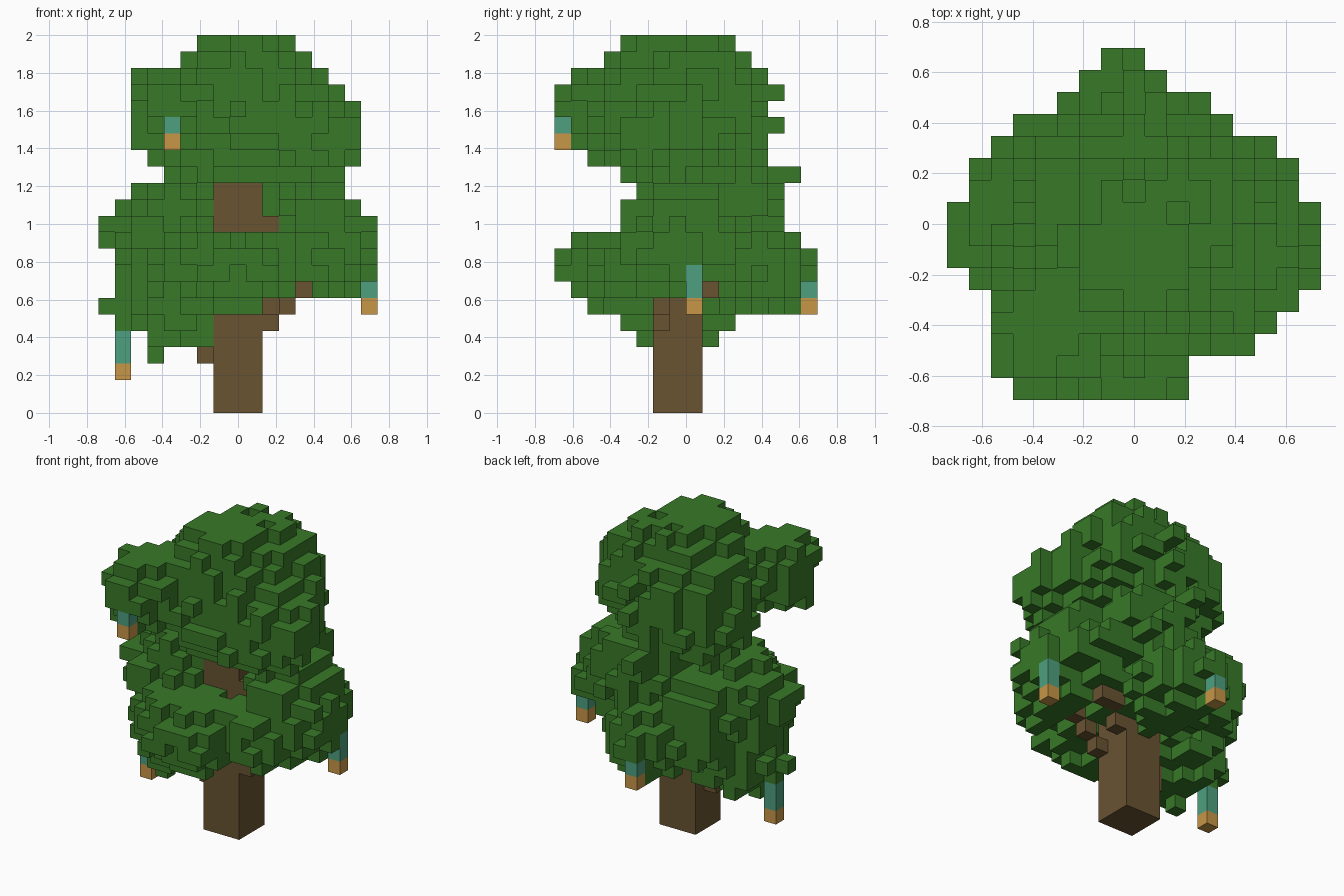
import bpy
import bmesh
import random
from itertools import product
from mathutils import Vector

random.seed(5)
if "Cube" in bpy.data.objects:
    bpy.data.objects.remove(bpy.data.objects["Cube"], do_unlink=True)

LAYERS = 23
CELL = 2 / LAYERS
WIDE, DEEP = 17, 16


def make_material(name, color):
    mat = bpy.data.materials.new(name)
    mat.use_nodes = True
    rgba = (*color, 1)
    mat.diffuse_color = rgba
    mat.node_tree.nodes["Principled BSDF"].inputs["Base Color"].default_value = rgba
    return mat


materials = {
    "leaf": make_material("leaf green", (0.04, 0.19, 0.021)),
    "wood": make_material("bark brown", (0.14, 0.087, 0.031)),
    "glass": make_material("lantern teal", (0.076, 0.35, 0.215)),
    "base": make_material("lantern amber", (0.57, 0.305, 0.062)),
}

cells = {}  # grid cell -> part name


def fill(part, xs, ys, zs):
    for cell in product(xs, ys, zs):
        cells[cell] = part


def neighbours(cell):
    for axis, step in product(range(3), (-1, 1)):
        other = list(cell)
        other[axis] += step
        yield axis, step, tuple(other)


# Leaf clumps: centre and radii in cells
clumps = [
    ((7.9, 6.7, 18), (4.2, 5, 5)),            # crown top
    ((9.1, 8.2, 18.6), (4.8, 4, 3.7)),        # crown back left
    ((10.4, 5.8, 16.4), (5.2, 4.1, 3.2)),     # crown left side
    ((7, 8.2, 17.3), (4.6, 4.5, 4.3)),        # crown back right
    ((4, 2.8, 18.1), (2.7, 3.2, 2.7)),        # upper front bough
    ((3.8, 7.5, 10), (3.9, 4.1, 3.8)),        # right bough
    ((3.9, 7, 6.5), (3.1, 3.7, 3.1)),         # right lower bough
    ((7.1, 3.4, 8.2), (4.2, 3.4, 2.8)),       # front bough
    ((12, 4.6, 8.8), (3.2, 3, 2.3)),          # front left bough
    ((12.7, 7, 9.8), (3.9, 4.1, 3.8)),        # left bough
    ((7.8, 11.4, 8.2), (3.3, 3.7, 2.9)),      # back bough
    ((9.6, 10.4, 12.2), (3.6, 3.2, 2.6)),     # back upper bough
    ((4.5, 10.2, 9.4), (3, 2.8, 3.1)),        # back right bough
]
for cell in product(range(WIDE), range(DEEP), range(LAYERS)):
    for centre, radii in clumps:
        d = Vector((c - m) / r for c, m, r in zip(cell, centre, radii)).length
        if d < 1 + random.uniform(-0.16, 0.08):
            cells[cell] = "leaf"

# Single leaf tufts that break the outline
tufts = [(3, 6, 3), (3, 6, 4), (6, 6, 4), (6, 6, 5), (5, 6, 4), (0, 7, 6), (0, 7, 10),
         (0, 6, 11), (0, 7, 11), (0, 8, 10), (8, 15, 8), (8, 14, 14), (8, 13, 14),
         (8, 12, 14), (9, 13, 17), (9, 12, 17), (9, 13, 19), (9, 12, 19), (8, 0, 9),
         (9, 0, 8), (10, 0, 8), (9, 0, 9), (9, 1, 8), (10, 1, 8), (9, 1, 9), (8, 1, 9),
         (2, 3, 20), (2, 2, 16), (3, 0, 18), (3, 0, 19), (4, 0, 19)]
for cell in tufts:
    cells[cell] = "leaf"

# Open pockets between the boughs
pockets = [(range(7, 11), range(6), range(11, 14)),        # slot before the trunk
           (range(10, 11), range(9), range(11, 14)),       # beside the trunk
           (range(11, 12), range(6), range(11, 12)),
           (range(WIDE), range(4), range(11, 14)),         # under the crown's front
           (range(11, 17), range(DEEP), range(7)),         # under the left bough
           (range(12, 13), range(10), range(7, 8)),
           (range(12, 17), range(9, 10), range(7, 8)),
           (range(14, 17), range(9, 16), range(7, 9)),     # behind the left lantern
           (range(WIDE), range(15, 16), range(8)),         # around the back lantern
           (range(7, 17), range(DEEP), range(6))]          # under the front bough
for box in pockets:
    for cell in product(*box):
        cells.pop(cell, None)

# Drop leaves that touch nothing
for cell in list(cells):
    if not any(other in cells for _, _, other in neighbours(cell)):
        del cells[cell]

# Trunk and branches
fill("wood", range(7, 10), range(6, 9), range(15))
for cell in [(10, 6, 5), (11, 6, 6), (12, 6, 7), (10, 8, 6), (11, 9, 7), (12, 9, 7),
             (10, 7, 11), (10, 6, 11), (6, 7, 3), (6, 7, 4)]:
    cells[cell] = "wood"

# Hanging lanterns: column, base layer, glass height
for x, y, z, tall in [(4, 0, 16, 1), (16, 8, 6, 2), (7, 15, 6, 1), (1, 7, 2, 2)]:
    fill("base", [x], [y], [z])
    fill("glass", [x], [y], range(z + 1, z + 1 + tall))
    cells[x, y, z + 1 + tall] = "leaf"


def build_part(name, part):
    """Make one mesh from the exposed cell sides of a part."""
    bm = bmesh.new()
    corners = {}

    def corner(point):
        if point not in corners:
            x, y, z = point
            corners[point] = bm.verts.new(((x - WIDE / 2) * CELL, (y - DEEP / 2) * CELL, z * CELL))
        return corners[point]

    for cell, kind in cells.items():
        if kind != part:
            continue
        for axis, step, other in neighbours(cell):
            if other in cells:
                continue
            u, v = (axis + 1) % 3, (axis + 2) % 3
            ring = []
            for du, dv in ((0, 0), (1, 0), (1, 1), (0, 1)):
                point = list(cell)
                point[axis] += step > 0
                point[u] += du
                point[v] += dv
                ring.append(corner(tuple(point)))
            bm.faces.new(ring if step > 0 else ring[::-1])

    mesh = bpy.data.meshes.new(name)
    bm.to_mesh(mesh)
    bm.free()
    mesh.materials.append(materials[part])
    bpy.context.scene.collection.objects.link(bpy.data.objects.new(name, mesh))


build_part("foliage", "leaf")
build_part("trunk_and_branches", "wood")
build_part("lantern_glass", "glass")
build_part("lantern_bases", "base")
